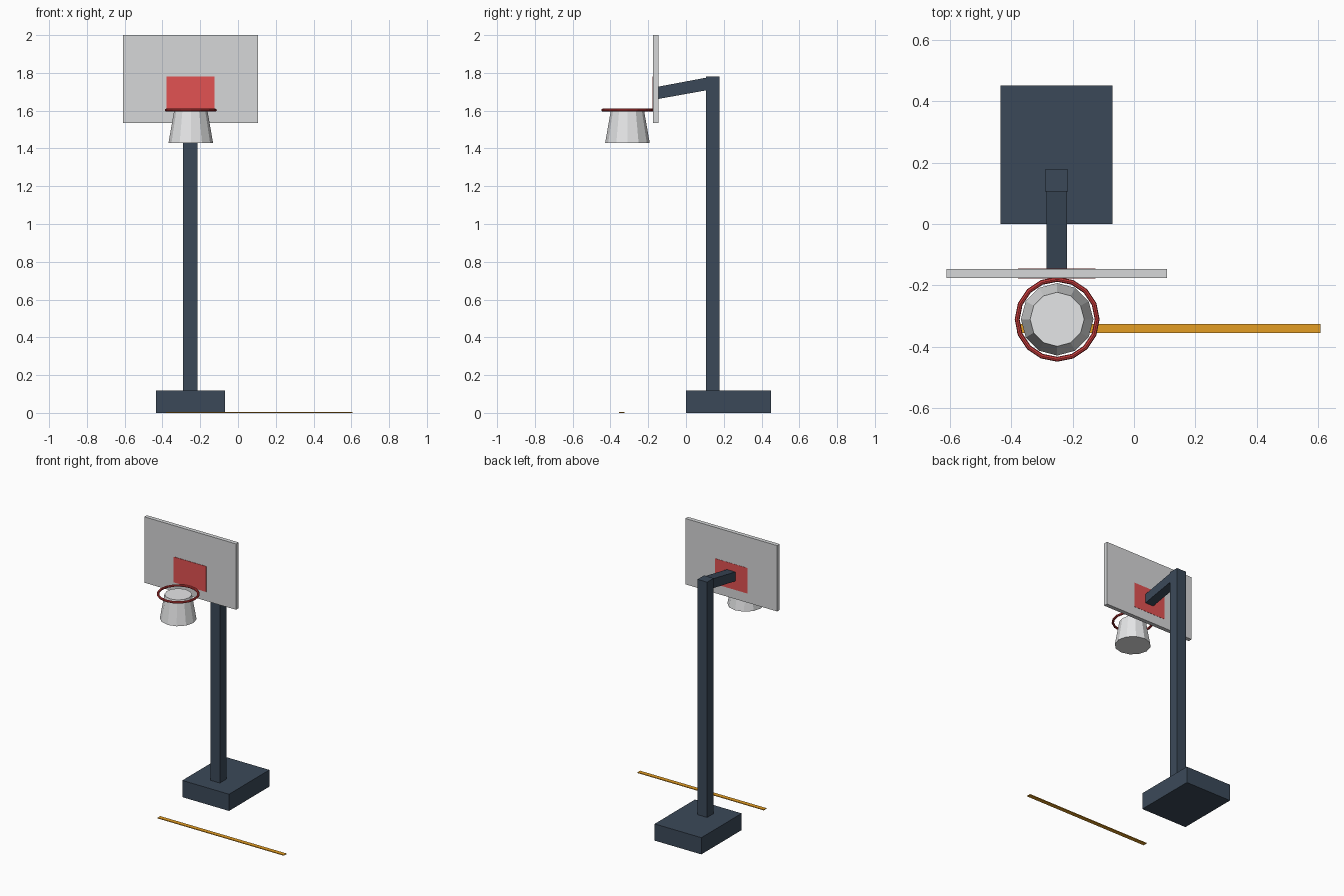
import bpy
import bmesh
import math

default = bpy.data.objects.get("Cube")
if default:
    bpy.data.objects.remove(default, do_unlink=True)

HOOP_X, HOOP_Y = -0.25, -0.31


def material(name, *rgb):
    """Flat material from 0-255 screen colour values."""
    linear = [((c / 255 + 0.055) / 1.055) ** 2.4 for c in rgb] + [1]
    mat = bpy.data.materials.new(name)
    mat.use_nodes = True
    mat.diffuse_color = linear
    mat.node_tree.nodes["Principled BSDF"].inputs["Base Color"].default_value = linear
    return mat


navy = material("navy steel", 59, 73, 89)
board_grey = material("pale board grey", 214, 215, 216)
red = material("target red", 226, 82, 82)
rim_red = material("rim red", 205, 62, 62)
white = material("net white", 230, 231, 232)
amber = material("line amber", 228, 157, 36)


def finish(name, bm, mat):
    bmesh.ops.recalc_face_normals(bm, faces=bm.faces)
    mesh = bpy.data.meshes.new(name)
    bm.to_mesh(mesh)
    bm.free()
    mesh.materials.append(mat)
    obj = bpy.data.objects.new(name, mesh)
    bpy.context.collection.objects.link(obj)
    return obj


def box(name, mat, xs, ys, zs):
    bm = bmesh.new()
    bmesh.ops.create_cube(bm, size=1)
    for v in bm.verts:
        for axis, (low, high) in enumerate((xs, ys, zs)):
            v.co[axis] = low if v.co[axis] < 0 else high
    return finish(name, bm, mat)


# Stand
box("base", navy, (-0.435, -0.07), (0, 0.45), (0, 0.118))
box("pole", navy, (-0.29, -0.215), (0.105, 0.178), (0.11, 1.78))

# Sloping arm from the pole to the backboard
bm = bmesh.new()
profile = [(-0.147, 1.662), (-0.147, 1.727), (0.12, 1.777), (0.12, 1.71)]
face = bm.faces.new([bm.verts.new((-0.284, y, z)) for y, z in profile])
side = bmesh.ops.extrude_face_region(bm, geom=[face])["geom"]
bmesh.ops.translate(bm, vec=(0.066, 0, 0),
                    verts=[g for g in side if isinstance(g, bmesh.types.BMVert)])
finish("arm", bm, navy)

# Backboard, with a target showing on both sides
box("backboard", board_grey, (-0.61, 0.107), (-0.175, -0.146), (1.535, 2.0))
box("target", red, (-0.378, -0.125), (-0.178, -0.1445), (1.6, 1.78))

# Hoop rim
bpy.ops.mesh.primitive_torus_add(major_segments=16, minor_segments=8,
                                 major_radius=0.13, minor_radius=0.008,
                                 location=(HOOP_X, HOOP_Y, 1.603))
rim = bpy.context.object
rim.name = "rim"
rim.data.materials.append(rim_red)

# Net: closed tapered drum, wider at the bottom
bpy.ops.mesh.primitive_cone_add(vertices=12, radius1=0.118, radius2=0.088,
                                depth=0.172, location=(HOOP_X, HOOP_Y, 1.515))
net = bpy.context.object
net.name = "net"
net.data.materials.append(white)

# Free throw line on the floor
box("floor_line", amber, (-0.38, 0.607), (-0.355, -0.325), (0, 0.005))
